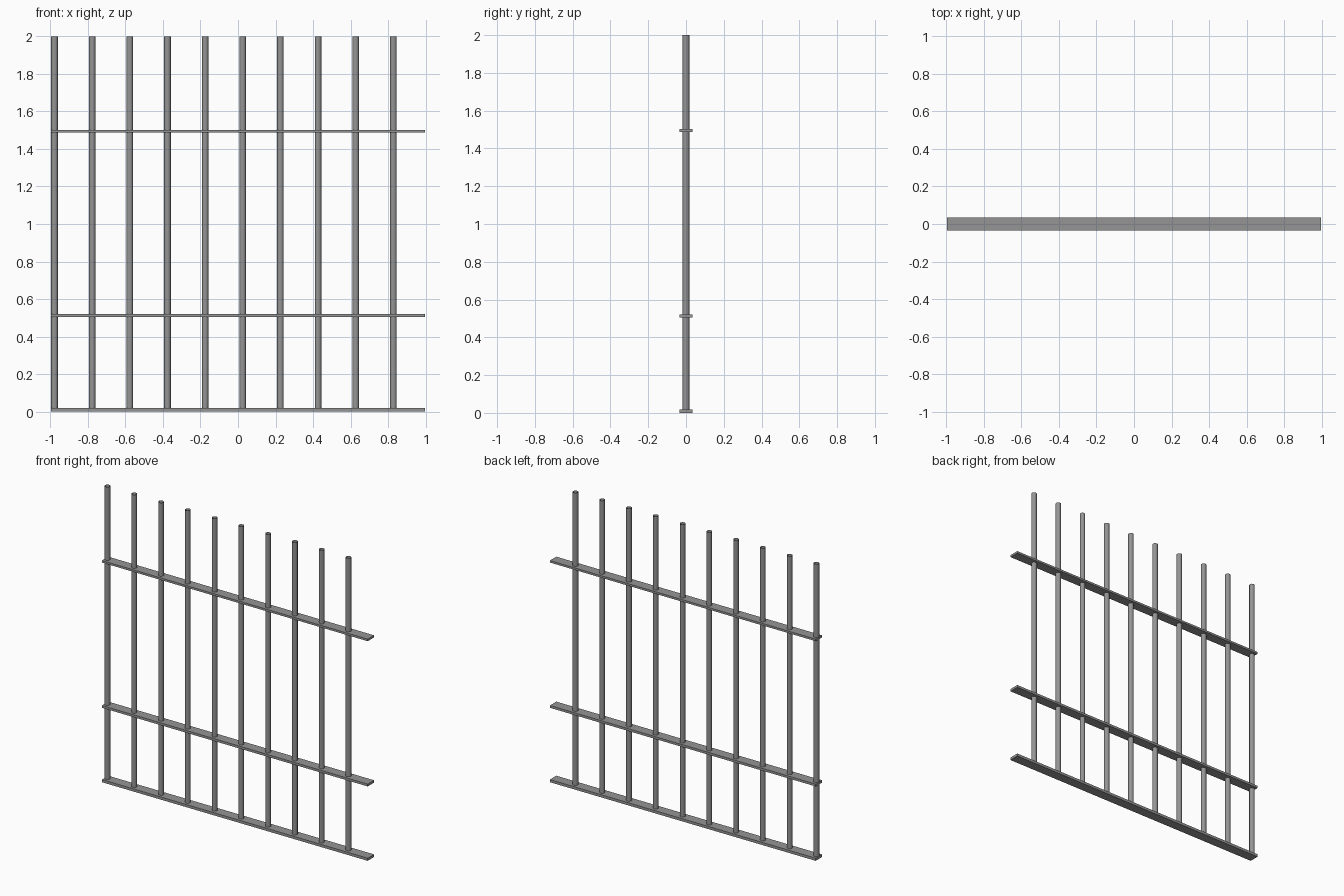
import bpy
import math

if "Cube" in bpy.data.objects:
    bpy.data.objects.remove(bpy.data.objects["Cube"])

iron = bpy.data.materials.new("dark_iron")
iron.diffuse_color = (0.3, 0.3, 0.3, 1)
iron.use_nodes = True
iron.node_tree.nodes["Principled BSDF"].inputs["Base Color"].default_value = iron.diffuse_color


def rail(name, z0, z1):
    bpy.ops.mesh.primitive_cube_add(size=1, location=(0, 0, (z0 + z1) / 2))
    ob = bpy.context.object
    ob.name = name
    ob.scale = (1.992, 0.068, z1 - z0)
    bpy.ops.object.transform_apply(location=False, rotation=False, scale=True)
    ob.data.materials.append(iron)


def bar(name, x, z0=0.008, z1=2.0):
    # Open-ended tube
    bpy.ops.mesh.primitive_cylinder_add(
        vertices=16, radius=0.0175, depth=z1 - z0, end_fill_type='NOTHING',
        location=(x, 0, (z0 + z1) / 2))
    ob = bpy.context.object
    ob.name = name
    ob.data.materials.append(iron)
    bpy.ops.object.shade_smooth_by_angle(angle=math.radians(30))


# Flat horizontal rails
rail("bottom_rail", 0.0, 0.018)
rail("middle_rail", 0.504, 0.52)
rail("top_rail", 1.488, 1.502)

# Ten upright bars, leaving the right end open for the next panel
for i in range(10):
    bar(f"upright_bar_{i + 1}", -0.978 + i * 0.2007)
